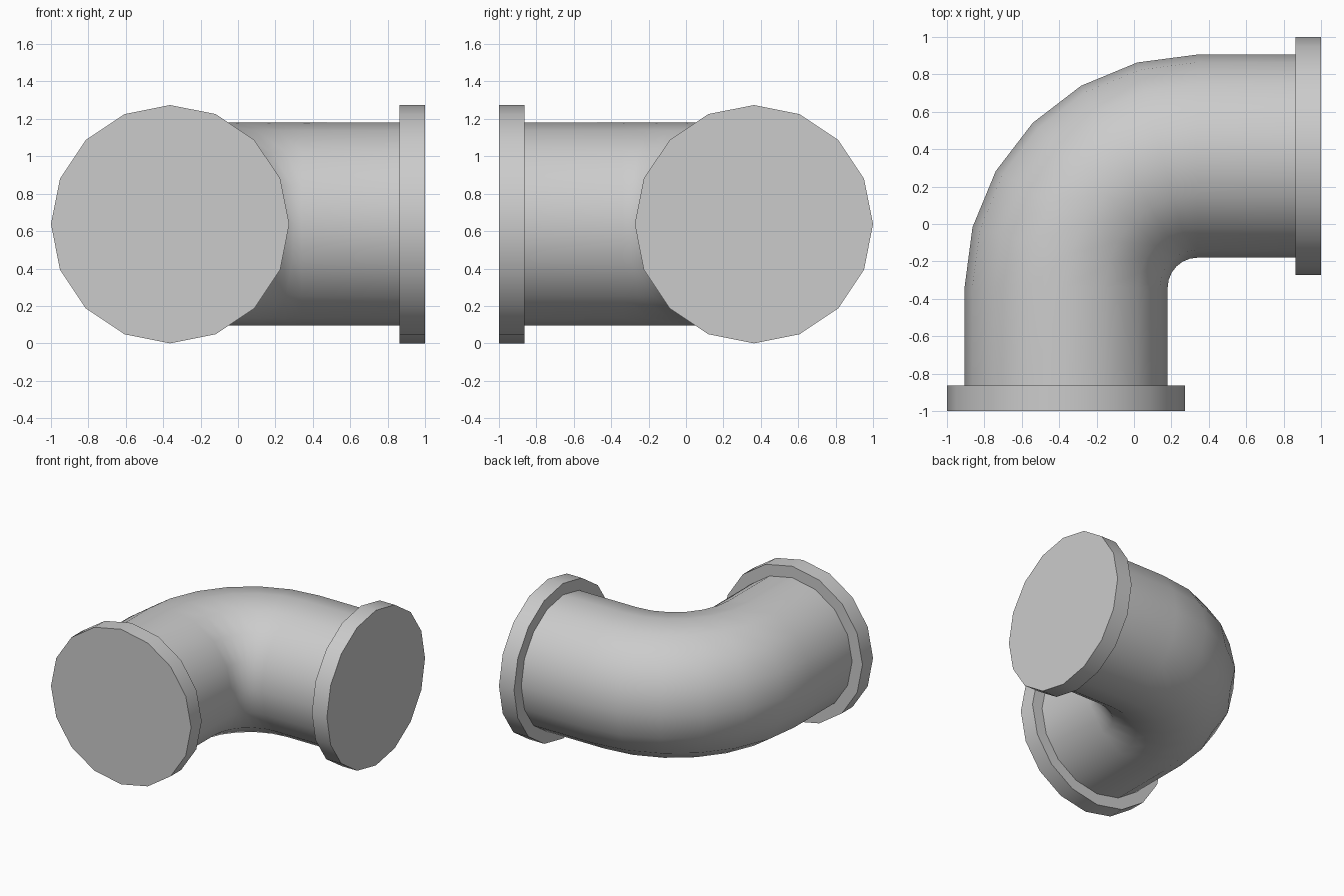
import bpy, bmesh
from math import sin, cos, pi, radians

if "Cube" in bpy.data.objects:
    bpy.data.objects.remove(bpy.data.objects["Cube"])

SIDES = 16
ZC = 0.637          # height of the pipe axis
BEND = 0.34         # bend centre is (BEND, -BEND)
BEND_R = 0.703      # radius of the axis around the bend
AXIS = BEND_R - BEND


def sweep(name, stations, radius):
    """Capped round tube through stations (x, y, angle of the outward radial)."""
    bm = bmesh.new()
    rings = []
    for x, y, a in stations:
        ring = []
        for i in range(SIDES):
            t = 2 * pi * i / SIDES
            r = radius * cos(t)
            ring.append(bm.verts.new((x + r * cos(a), y + r * sin(a), ZC + radius * sin(t))))
        rings.append(ring)
    for r0, r1 in zip(rings, rings[1:]):
        for i in range(SIDES):
            j = (i + 1) % SIDES
            bm.faces.new((r0[i], r0[j], r1[j], r1[i]))
    bm.faces.new(rings[0])
    bm.faces.new(rings[-1])
    bmesh.ops.recalc_face_normals(bm, faces=bm.faces)
    mesh = bpy.data.meshes.new(name)
    bm.to_mesh(mesh)
    bm.free()
    ob = bpy.data.objects.new(name, mesh)
    bpy.context.collection.objects.link(ob)
    bpy.ops.object.select_all(action='DESELECT')
    ob.select_set(True)
    bpy.context.view_layer.objects.active = ob
    bpy.ops.object.shade_smooth_by_angle(angle=radians(30))
    return ob


# Elbow: straight leg, quarter bend in six steps, straight leg
path = [(-AXIS, -0.9, pi)]
for k in range(7):
    a = pi - k * radians(15)
    path.append((BEND + BEND_R * cos(a), -BEND + BEND_R * sin(a), a))
path.append((0.9, AXIS, pi / 2))
sweep("elbow_pipe", path, 0.543)

# End flanges
sweep("front_flange", [(-AXIS, -1.0, pi), (-AXIS, -0.863, pi)], 0.637)
sweep("right_flange", [(0.863, AXIS, pi / 2), (1.0, AXIS, pi / 2)], 0.637)
